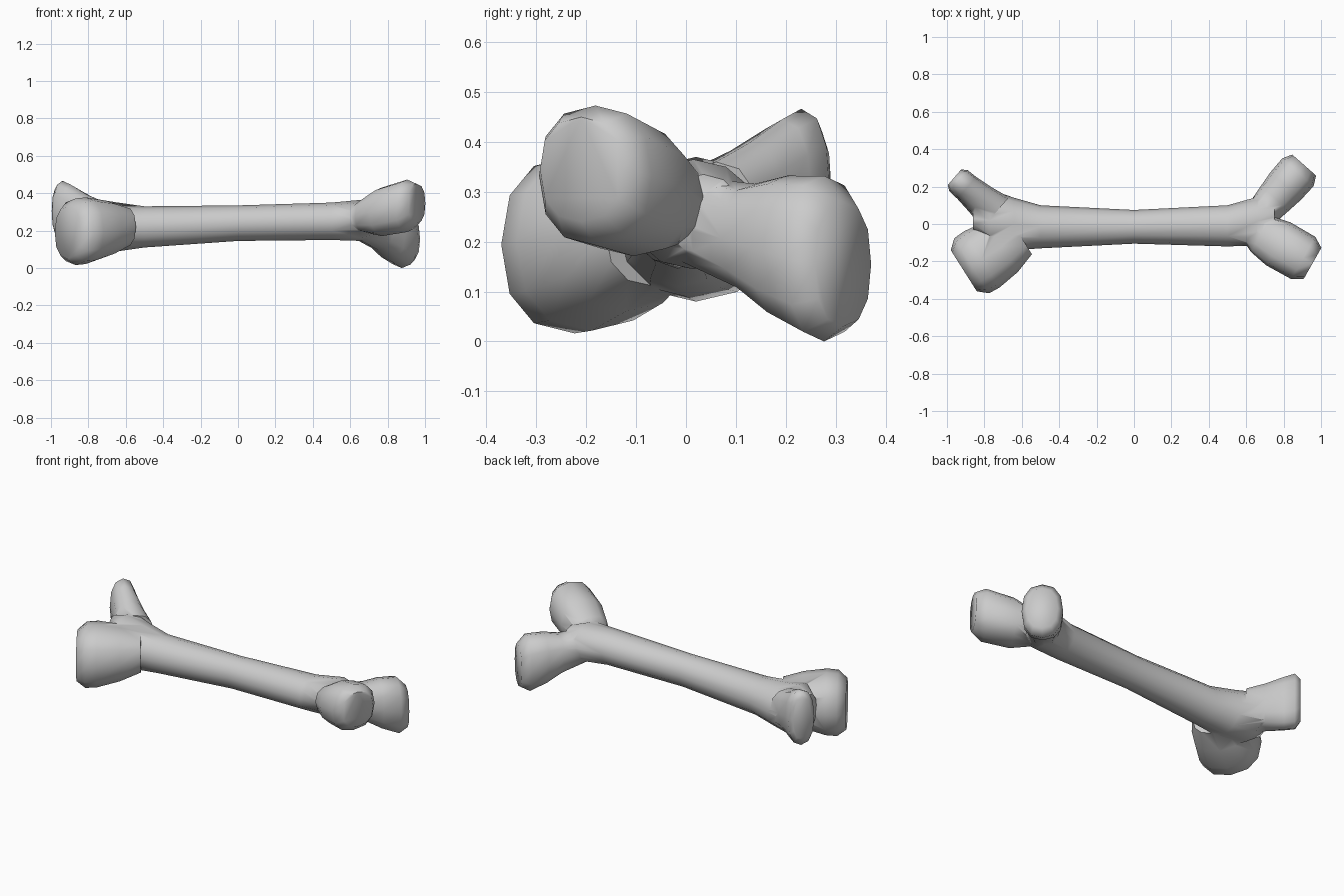
import bpy, bmesh, math
from mathutils import Vector

if "Cube" in bpy.data.objects:
    bpy.data.objects.remove(bpy.data.objects["Cube"])

SIDES = 12
UP = Vector((0, 0, 1))


def squarish(c, power):
    return math.copysign(abs(c) ** power, c)


def loft(name, rings, power=1.0):
    """Skin upright rounded rings: (centre, direction, half width, half height)."""
    bm = bmesh.new()
    loops = []
    for centre, direction, a, b in rings:
        h = Vector(direction).cross(UP).normalized()
        loop = []
        for i in range(SIDES):
            t = 2 * math.pi * i / SIDES
            loop.append(bm.verts.new(Vector(centre) + h * a * squarish(math.cos(t), power)
                                     + UP * b * squarish(math.sin(t), power)))
        loops.append(loop)
    for p, q in zip(loops, loops[1:]):
        for i in range(SIDES):
            j = (i + 1) % SIDES
            bm.faces.new((p[i], p[j], q[j], q[i]))
    bm.faces.new(loops[0])
    bm.faces.new(loops[-1])
    bmesh.ops.recalc_face_normals(bm, faces=bm.faces)
    mesh = bpy.data.meshes.new(name)
    bm.to_mesh(mesh)
    bm.free()
    obj = bpy.data.objects.new(name, mesh)
    bpy.context.collection.objects.link(obj)
    return obj


def knob(name, start, end, profile):
    s, e = Vector(start), Vector(end)
    return loft(name, [(s.lerp(e, t), e - s, a, b) for t, a, b in profile], 0.85)


# Shaft: x, y, z, half width, half height
shaft = [(-0.86, 0.03, 0.24, 0.06, 0.10), (-0.77, 0.02, 0.225, 0.165, 0.145),
         (-0.64, 0.0, 0.22, 0.14, 0.13),
         (-0.5, -0.015, 0.22, 0.115, 0.11), (0, -0.015, 0.24, 0.09, 0.095),
         (0.5, -0.01, 0.25, 0.11, 0.10), (0.66, 0.015, 0.255, 0.13, 0.11),
         (0.75, 0.035, 0.255, 0.08, 0.08)]
bone = loft("bone", [((x, y, z), (1, 0, 0), a, b) for x, y, z, a, b in shaft])

# Four end knobs
knobs = [
    knob("right_front_knob", (0.62, -0.02, 0.265), (0.955, -0.21, 0.345),
         [(0, .075, .06), (.18, .11, .09), (.45, .132, .13), (.85, .13, .14), (1, .095, .105)]),
    knob("right_back_knob", (0.65, 0.02, 0.24), (0.91, 0.315, 0.155),
         [(0, .08, .09), (.4, .10, .11), (.62, .11, .145), (.87, .112, .166), (1, .085, .125)]),
    knob("left_front_knob", (-0.61, -0.06, 0.22), (-0.91, -0.25, 0.19),
         [(0, .12, .11), (.32, .16, .15), (.68, .178, .178), (.86, .174, .178), (1, .13, .14)]),
    knob("left_back_knob", (-0.74, 0.06, 0.24), (-0.96, 0.25, 0.305),
         [(0, .11, .12), (.35, .09, .135), (.7, .077, .16), (.9, .075, .168), (1, .055, .13)]),
]

# Fuse everything into one bone
bpy.context.view_layer.objects.active = bone
bone.select_set(True)
for k in knobs:
    mod = bone.modifiers.new("union", 'BOOLEAN')
    mod.operation = 'UNION'
    mod.solver = 'EXACT'
    mod.object = k
    bpy.ops.object.modifier_apply(modifier=mod.name)
    bpy.data.objects.remove(k)

bpy.ops.object.shade_smooth_by_angle(angle=math.radians(65))
